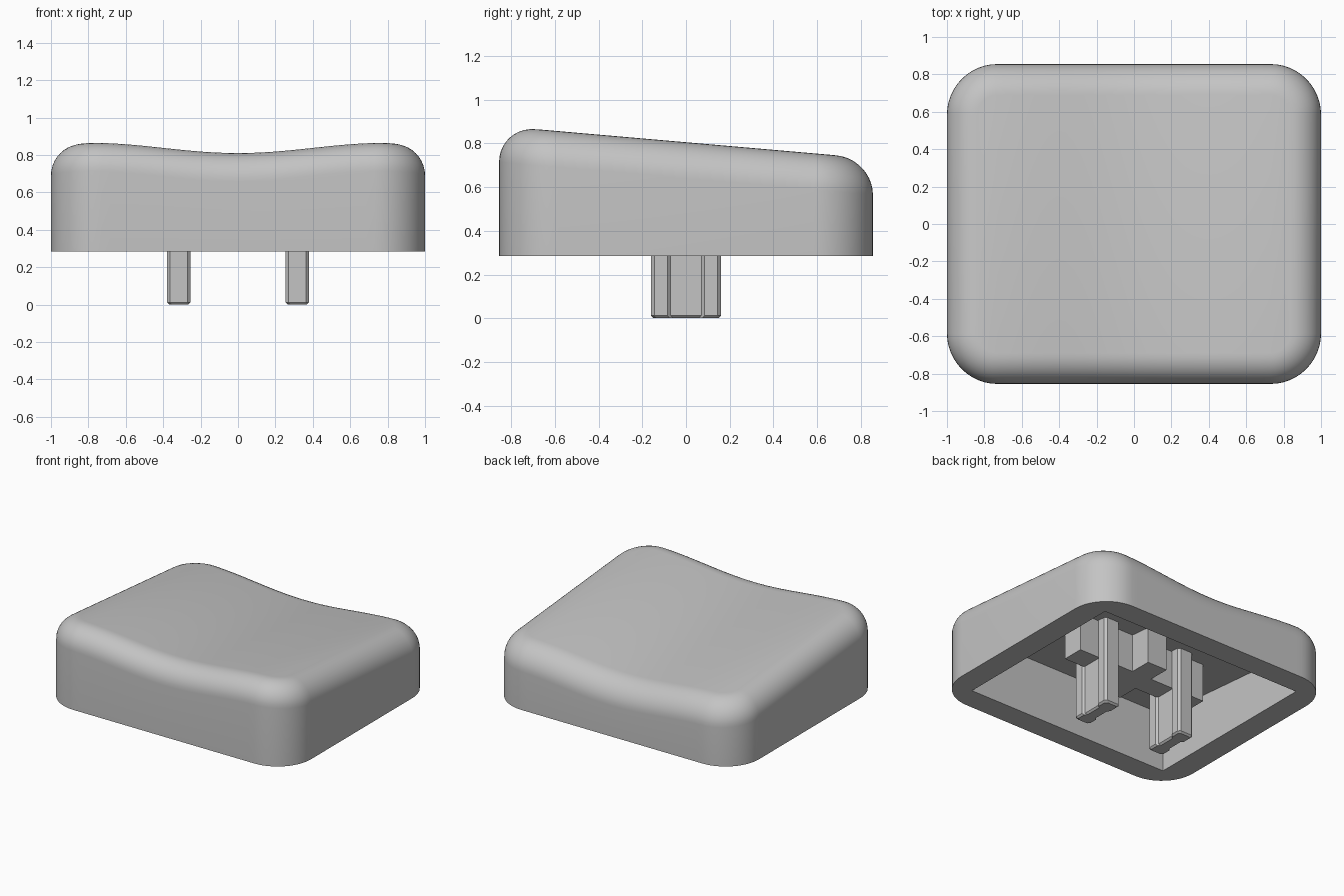
import bpy, bmesh, math
from mathutils import Vector

if "Cube" in bpy.data.objects:
    bpy.data.objects.remove(bpy.data.objects["Cube"], do_unlink=True)

HX, HY, CORNER, FILLET = 1.0, 0.855, 0.27, 0.165
RIM, SLOPE = 0.285, -0.087

grey = bpy.data.materials.new("plain grey")
grey.use_nodes = True
grey.diffuse_color = (0.55, 0.55, 0.55, 1)
grey.node_tree.nodes["Principled BSDF"].inputs["Base Color"].default_value = grey.diffuse_color


def finish(bm, name, smooth=None):
    bmesh.ops.recalc_face_normals(bm, faces=bm.faces)
    mesh = bpy.data.meshes.new(name)
    bm.to_mesh(mesh)
    bm.free()
    mesh.materials.append(grey)
    obj = bpy.data.objects.new(name, mesh)
    bpy.context.collection.objects.link(obj)
    return obj


def select_only(obj):
    bpy.ops.object.select_all(action='DESELECT')
    obj.select_set(True)
    bpy.context.view_layer.objects.active = obj


def top_height(x, y):
    # Tilted plane with a shallow scoop running front to back
    wave = (1 - math.cos(math.pi * min(abs(x) / 0.8, 1))) / 2
    return 0.75 + SLOPE * y + 0.055 * wave


def outline(inset):
    # Rounded rectangle: front half left to right, then its mirrored back half
    r = CORNER - inset
    cx, cy = HX - CORNER, HY - CORNER
    arc = [(cx + r * math.sin(a), -cy - r * math.cos(a))
           for a in (math.pi / 2 * i / 12 for i in range(13))]
    middle = [(-cx + 2 * cx * i / 32, -cy - r) for i in range(1, 32)]
    front = [(-x, y) for x, y in reversed(arc)] + middle + arc
    return front + [(x, -y) for x, y in reversed(front)]


def loft(bm, rings):
    for low, high in zip(rings, rings[1:]):
        for i in range(len(low)):
            j = (i + 1) % len(low)
            bm.faces.new((low[i], low[j], high[j], high[i]))


def box(name, lo, hi):
    bm = bmesh.new()
    bmesh.ops.create_cube(bm, size=1)
    for v in bm.verts:
        v.co = Vector([lo[k] if v.co[k] < 0 else hi[k] for k in range(3)])
    return finish(bm, name)


# Cap body: straight walls, rolled top edge, scooped top
bm = bmesh.new()
rings = [[bm.verts.new((x, y, RIM)) for x, y in outline(0)]]
for step in range(11):
    a = math.pi / 2 * step / 10
    inset, drop = FILLET * (1 - math.cos(a)), FILLET * (1 - math.sin(a))
    rings.append([bm.verts.new((x, y, top_height(x, y) - drop)) for x, y in outline(inset)])
loft(bm, rings)
bm.faces.new(rings[0])
top, n = rings[-1], len(rings[-1])
for i in range(n // 2 - 1):
    bm.faces.new((top[i], top[i + 1], top[n - 2 - i], top[n - 1 - i]))
cap = finish(bm, "cap_shell")

# Hollow underside with a sloping ceiling
cutter = box("cavity_cutter", (-0.825, -0.685, 0.1), (0.825, 0.685, 0.655))
cutter.hide_render = True
for v in cutter.data.vertices:
    if v.co.z > 0.5:
        v.co.z += SLOPE * v.co.y
hollow = cap.modifiers.new("hollow", 'BOOLEAN')
hollow.operation, hollow.solver, hollow.object = 'DIFFERENCE', 'EXACT', cutter
select_only(cap)
bpy.ops.object.modifier_apply(modifier="hollow")
bpy.data.objects.remove(cutter, do_unlink=True)
select_only(cap)
bpy.ops.object.shade_smooth_by_angle(angle=math.radians(30))

# Crossed ribs under the ceiling
box("long_rib", (-0.53, -0.08, 0.37), (0.53, 0.08, 0.69))
box("short_rib", (-0.08, -0.24, 0.37), (0.08, 0.24, 0.68))

# Pair of waisted prongs with bevelled feet
quarter = [(0.047, 0.07), (0.062, 0.085), (0.062, 0.145), (0.047, 0.16)]
right_side = [(x, -y) for x, y in reversed(quarter)] + quarter
section = right_side + [(-x, -y) for x, y in right_side]
for side, name in ((1, "left_prong"), (-1, "right_prong")):
    bm = bmesh.new()
    rings = []
    for z, s in ((0, 0.012), (0.012, 0), (0.68, 0)):
        rings.append([bm.verts.new((side * 0.317 + x - math.copysign(s, x),
                                    y - math.copysign(s, y), z)) for x, y in section])
    loft(bm, rings)
    bm.faces.new(rings[0])
    bm.faces.new(rings[-1])
    finish(bm, name)
